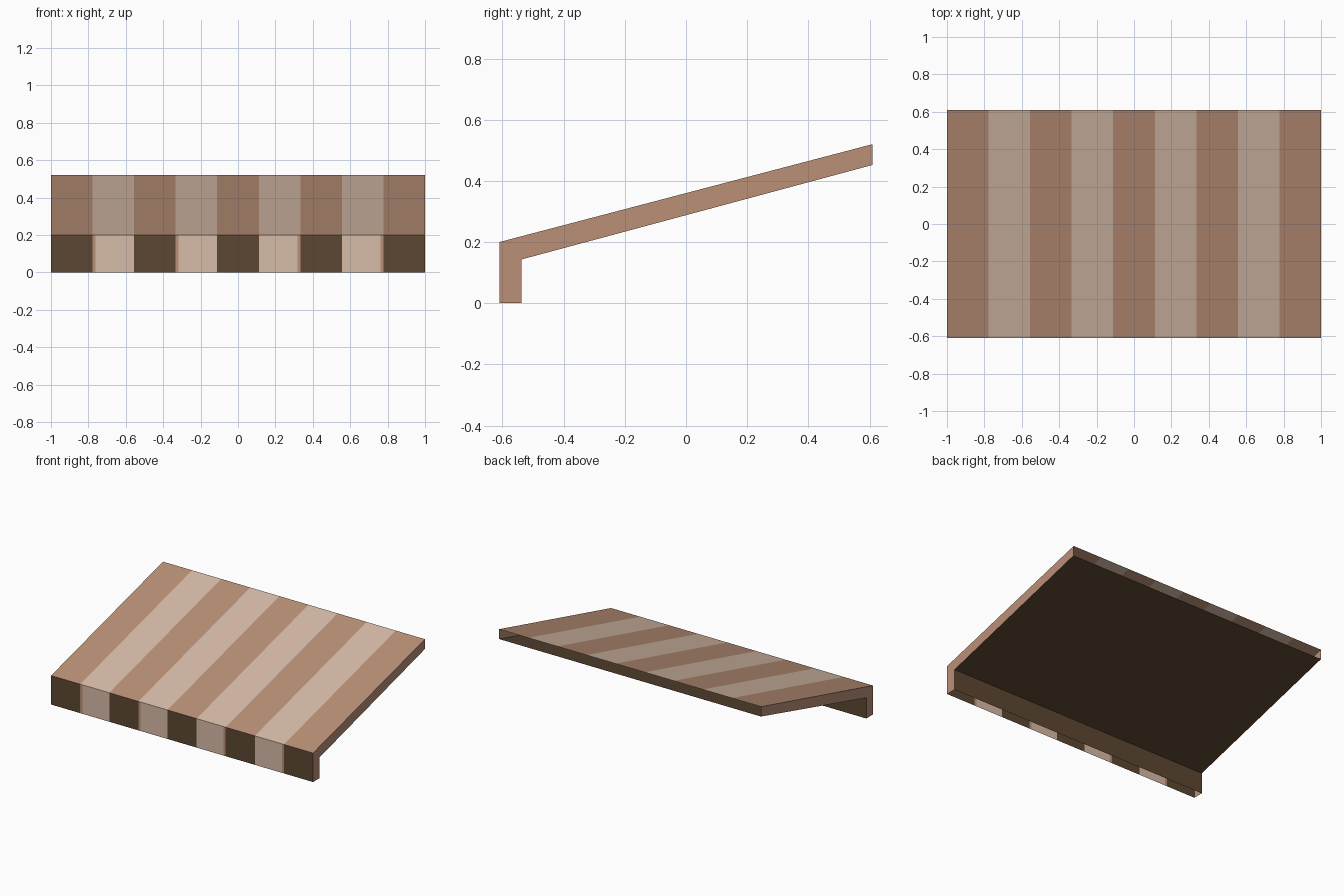
import bpy

if "Cube" in bpy.data.objects:
    bpy.data.objects.remove(bpy.data.objects["Cube"])


def material(name, rgb):
    """Flat colour given as 0-255 sRGB, stored as linear."""
    m = bpy.data.materials.new(name)
    lin = [((c / 255 + 0.055) / 1.055) ** 2.4 for c in rgb]
    m.diffuse_color = (*lin, 1.0)
    m.use_nodes = True
    m.node_tree.nodes["Principled BSDF"].inputs["Base Color"].default_value = m.diffuse_color
    return m


BROWN = material("tan brown", (186, 144, 118))
CREAM = material("pale cream", (214, 187, 167))
DARK = material("dark brown", (92, 71, 50))

# Side profile (y, z): outer shell and the inner lining below it
FRONT_BOTTOM, FRONT_TOP, BACK_TOP = (-0.61, 0.0), (-0.61, 0.20), (0.61, 0.52)
BACK_LOW, LIP_TOP, LIP_BOTTOM = (0.61, 0.452), (-0.538, 0.143), (-0.538, 0.0)
STRIPES, WIDTH, SLIVER = 9, 2 / 9, 0.016


def strip_sheet(name, lower, upper, bands):
    """Sheet between two profile points, cut across x into (x0, x1, material) bands."""
    xs = [bands[0][0]] + [b[1] for b in bands]
    verts = [(x, *p) for x in xs for p in (lower, upper)]
    faces = [(2 * i, 2 * i + 2, 2 * i + 3, 2 * i + 1) for i in range(len(bands))]
    mats = list(dict.fromkeys(b[2] for b in bands))
    mesh = bpy.data.meshes.new(name)
    mesh.from_pydata(verts, [], faces)
    for m in mats:
        mesh.materials.append(m)
    for poly, band in zip(mesh.polygons, bands):
        poly.material_index = mats.index(band[2])
    obj = bpy.data.objects.new(name, mesh)
    bpy.context.collection.objects.link(obj)
    return obj


# Stripe layout: the valance has a thin brown sliver on the outer edge of each pale stripe
top_bands, valance_bands = [], []
for i in range(STRIPES):
    x0, x1 = -1 + i * WIDTH, -1 + (i + 1) * WIDTH
    top_bands.append((x0, x1, CREAM if i % 2 else BROWN))
    if i % 2 == 0:
        valance_bands.append((x0, x1, DARK))
    elif x0 < 0:
        valance_bands += [(x0, x0 + SLIVER, BROWN), (x0 + SLIVER, x1, CREAM)]
    else:
        valance_bands += [(x0, x1 - SLIVER, CREAM), (x1 - SLIVER, x1, BROWN)]

# Striped outer shell
strip_sheet("striped_canopy", FRONT_TOP, BACK_TOP, top_bands)
strip_sheet("front_valance", FRONT_BOTTOM, FRONT_TOP, valance_bands)

# Dark inner lining; the back edge and valance bottom stay open
strip_sheet("canopy_underside", BACK_LOW, LIP_TOP, [(-1, 1, DARK)])
strip_sheet("valance_lining", LIP_TOP, LIP_BOTTOM, [(-1, 1, DARK)])

# End panels closing the left and right sides
profile = [FRONT_BOTTOM, LIP_BOTTOM, LIP_TOP, BACK_LOW, BACK_TOP, FRONT_TOP]
for name, x in (("left_end_panel", -1), ("right_end_panel", 1)):
    mesh = bpy.data.meshes.new(name)
    order = profile if x > 0 else profile[::-1]
    mesh.from_pydata([(x, *p) for p in order], [], [tuple(range(6))])
    mesh.materials.append(BROWN)
    bpy.context.collection.objects.link(bpy.data.objects.new(name, mesh))
